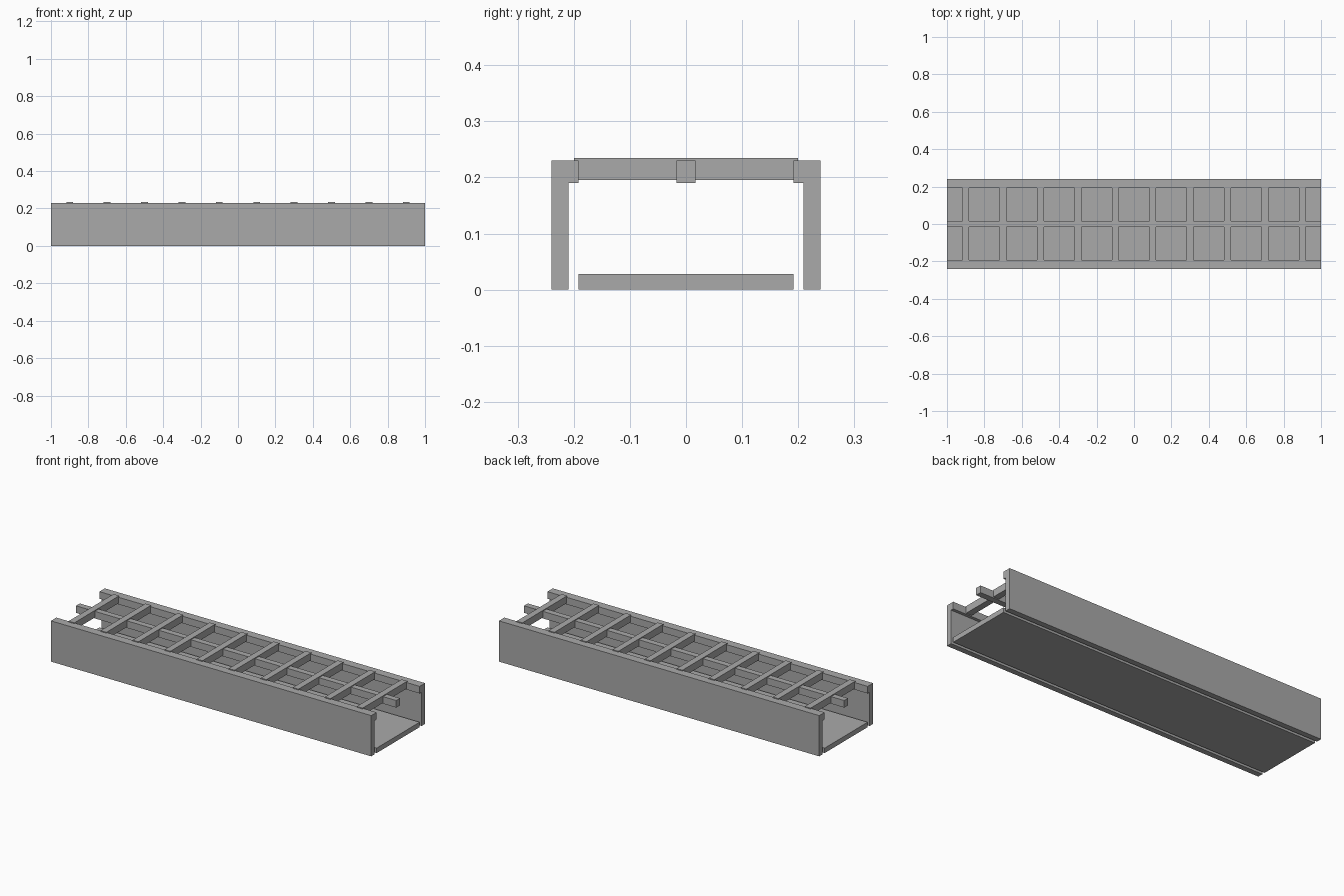
import bpy
import bmesh

if "Cube" in bpy.data.objects:
    bpy.data.objects.remove(bpy.data.objects["Cube"])

grey = bpy.data.materials.new("plain grey")
grey.diffuse_color = (0.4, 0.4, 0.4, 1)
grey.use_nodes = True
grey.node_tree.nodes["Principled BSDF"].inputs["Base Color"].default_value = grey.diffuse_color


def extrude_profile(name, points, x0=-1.0, x1=1.0):
    """Sweep a closed (y, z) outline along x."""
    bm = bmesh.new()
    face = bm.faces.new([bm.verts.new((x0, y, z)) for y, z in points])
    ext = bmesh.ops.extrude_face_region(bm, geom=[face])
    verts = [g for g in ext["geom"] if isinstance(g, bmesh.types.BMVert)]
    bmesh.ops.translate(bm, vec=(x1 - x0, 0, 0), verts=verts)
    bmesh.ops.recalc_face_normals(bm, faces=bm.faces)
    mesh = bpy.data.meshes.new(name)
    bm.to_mesh(mesh)
    bm.free()
    mesh.materials.append(grey)
    obj = bpy.data.objects.new(name, mesh)
    bpy.context.collection.objects.link(obj)
    return obj


def bar(name, y, z0, z1, x0=-1.0, x1=1.0):
    """Box symmetric in y."""
    return extrude_profile(name, [(-y, z0), (y, z0), (y, z1), (-y, z1)], x0, x1)


# Side walls with an inward lip along the top
wall = [(0.209, 0), (0.24, 0), (0.24, 0.23), (0.192, 0.23), (0.192, 0.19), (0.209, 0.19)]
for name, side in (("front_wall", -1), ("back_wall", 1)):
    extrude_profile(name, [(side * y, z) for y, z in wall])

# Floor plate, separated from the walls by narrow gaps
bar("floor_plate", 0.192, 0, 0.028)

# Rail down the middle of the open top
bar("centre_rail", 0.017, 0.19, 0.23)

# Evenly spaced rungs, slightly proud of the walls
for i in range(10):
    x = -0.9 + 0.2 * i
    bar(f"rung_{i + 1}", 0.2, 0.195, 0.235, x - 0.018, x + 0.018)
